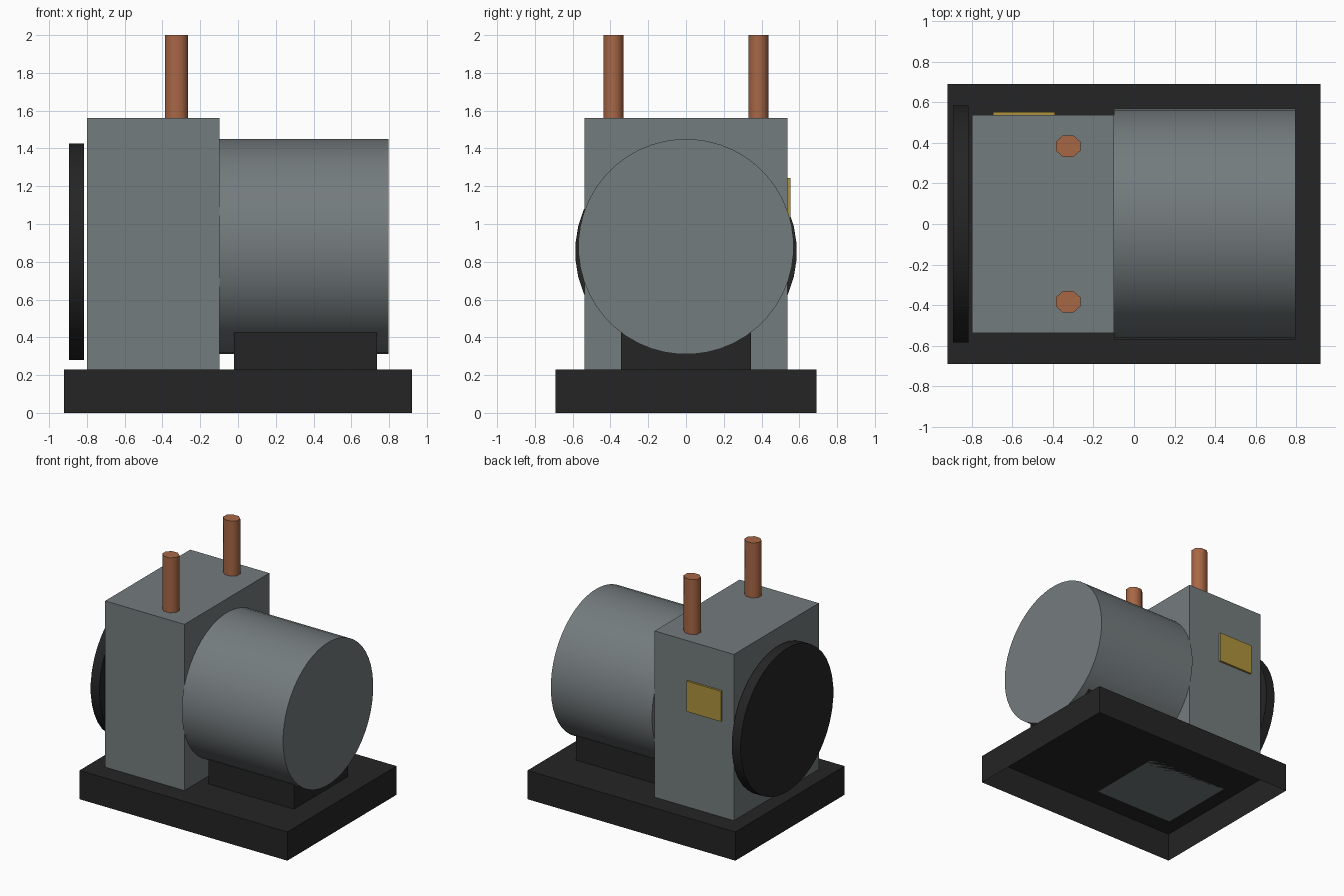
import bpy, bmesh, math
from mathutils import Matrix

if "Cube" in bpy.data.objects:
    bpy.data.objects.remove(bpy.data.objects["Cube"])


def material(name, rgb):
    m = bpy.data.materials.new(name)
    m.diffuse_color = (*rgb, 1)
    m.use_nodes = True
    m.node_tree.nodes["Principled BSDF"].inputs["Base Color"].default_value = m.diffuse_color
    return m


GREY = material("steel grey", (0.175, 0.2, 0.207))
BLACK = material("dark rubber", (0.018, 0.018, 0.018))
COPPER = material("copper", (0.39, 0.135, 0.06))
GOLD = material("brass yellow", (0.42, 0.29, 0.045))


def finish(name, bm, mat):
    mesh = bpy.data.meshes.new(name)
    bmesh.ops.recalc_face_normals(bm, faces=bm.faces)
    bm.to_mesh(mesh)
    bm.free()
    ob = bpy.data.objects.new(name, mesh)
    mesh.materials.append(mat)
    bpy.context.collection.objects.link(ob)
    return ob


def box(name, x, y, z, mat, open_bottom=False):
    bm = bmesh.new()
    bmesh.ops.create_cube(bm, size=1)
    for v in bm.verts:
        v.co = [(a + b) / 2 + c * (b - a) for (a, b), c in zip((x, y, z), v.co)]
    finish_faces = [f for f in bm.faces if f.normal.z < -0.5]
    bmesh.ops.recalc_face_normals(bm, faces=bm.faces)
    if open_bottom:
        bmesh.ops.delete(bm, geom=finish_faces, context='FACES_ONLY')
    return finish(name, bm, mat)


def cylinder(name, sides, radii, length, centre, axis, mat):
    """Elliptic cylinder; radii are measured along (x or z, y)."""
    bm = bmesh.new()
    bmesh.ops.create_cone(bm, cap_ends=True, segments=sides, radius1=1, radius2=1, depth=1)
    turn = Matrix.Rotation(math.pi / sides, 4, 'Z')
    fit = 1 / math.cos(math.pi / sides)  # flats face the axes
    size = Matrix.Diagonal((radii[0] * fit, radii[1] * fit, length, 1))
    aim = Matrix.Rotation(math.pi / 2, 4, 'Y') if axis == 'X' else Matrix()
    bm.transform(Matrix.Translation(centre) @ aim @ size @ turn)
    ob = finish(name, bm, mat)
    bpy.ops.object.select_all(action='DESELECT')
    ob.select_set(True)
    bpy.context.view_layer.objects.active = ob
    bpy.ops.object.shade_smooth_by_angle(angle=math.radians(60))
    return ob


# Base tray, open underneath, and the cradle for the motor
box("base_tray", (-0.92, 0.92), (-0.69, 0.69), (0, 0.23), BLACK, open_bottom=True)
box("motor_cradle", (-0.02, 0.735), (-0.343, 0.343), (0.23, 0.428), BLACK)

# Main housing and motor drum
box("housing", (-0.8, -0.098), (-0.537, 0.537), (0.23, 1.56), GREY)
cylinder("motor_drum", 48, (0.569, 0.569), 0.896, (0.35, 0, 0.88), 'X', GREY)

# Flywheel disc at the end of the housing
cylinder("flywheel", 40, (0.573, 0.585), 0.078, (-0.855, 0, 0.854), 'X', BLACK)

# Two copper pipes
for side, y in (("front", -0.384), ("back", 0.384)):
    cylinder(side + "_pipe", 8, (0.061, 0.053), 0.44, (-0.325, y, 1.78), 'Z', COPPER)

# Blank name plate on the back of the housing
box("plate", (-0.695, -0.39), (0.537, 0.553), (1.0, 1.243), GOLD)
